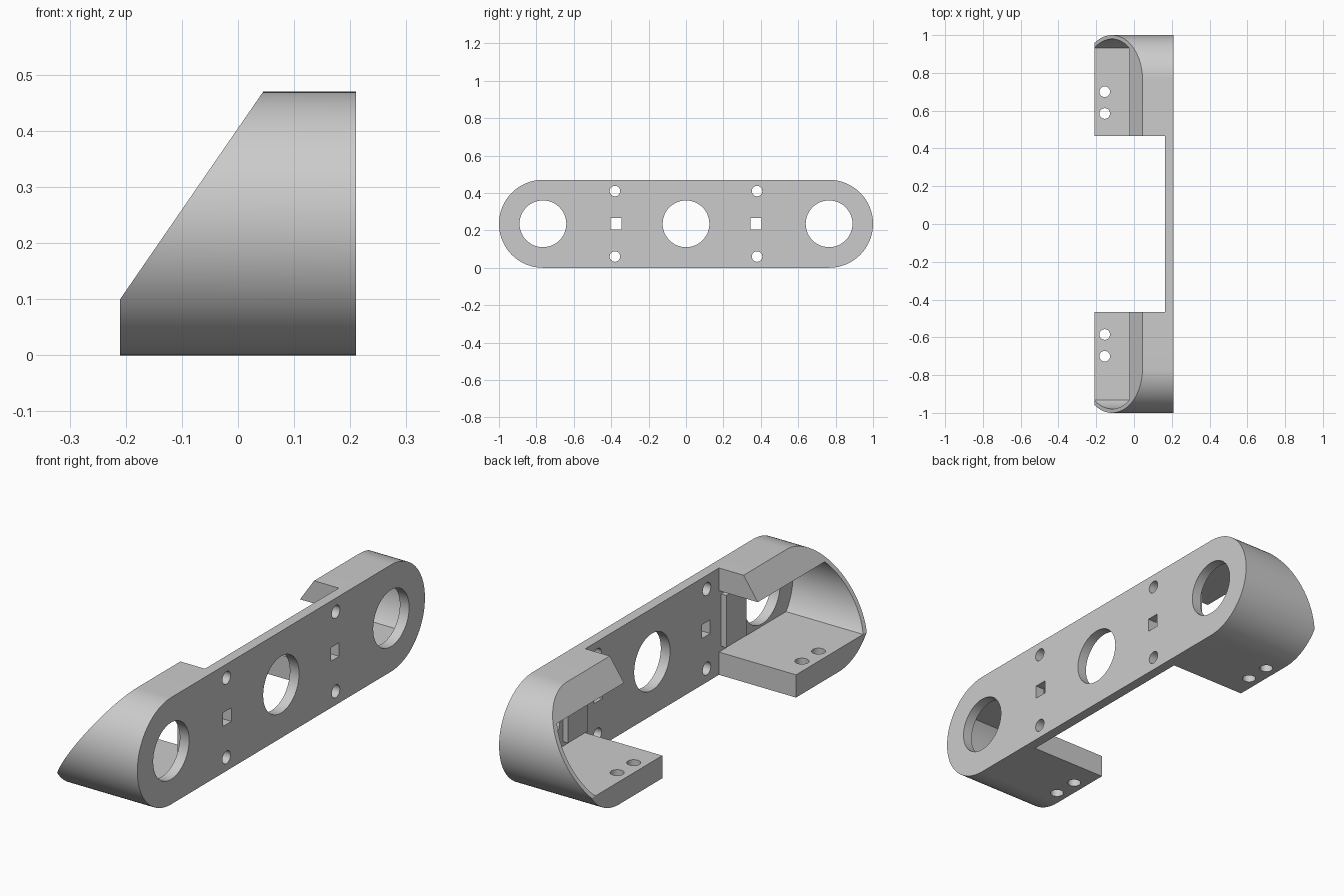
import bpy, bmesh
from math import sin, cos, pi, asin

if "Cube" in bpy.data.objects:
    bpy.data.objects.remove(bpy.data.objects["Cube"])

MID_Z, END_Y, RADIUS = 0.235, 0.765, 0.235
PLATE_X, FRONT_X = 0.165, 0.21

grey = bpy.data.materials.new("light_grey")
grey.use_nodes = True
grey.diffuse_color = (0.6, 0.6, 0.6, 1)
grey.node_tree.nodes["Principled BSDF"].inputs["Base Color"].default_value = (0.6, 0.6, 0.6, 1)


def prism(name, points, axis, lo, hi):
    """Extrude a 2D outline along an axis; x uses (y, z), y uses (x, z), z uses (x, y)."""
    def place(p, d):
        return {"x": (d, p[0], p[1]), "y": (p[0], d, p[1]), "z": (p[0], p[1], d)}[axis]
    bm = bmesh.new()
    base = [bm.verts.new(place(p, lo)) for p in points]
    top = [bm.verts.new(place(p, hi)) for p in points]
    bm.faces.new(base[::-1])
    bm.faces.new(top)
    n = len(points)
    for i in range(n):
        j = (i + 1) % n
        bm.faces.new((base[i], base[j], top[j], top[i]))
    bmesh.ops.recalc_face_normals(bm, faces=bm.faces)
    mesh = bpy.data.meshes.new(name)
    bm.to_mesh(mesh)
    bm.free()
    mesh.materials.append(grey)
    obj = bpy.data.objects.new(name, mesh)
    bpy.context.collection.objects.link(obj)
    return obj


def arc(cx, cy, r, start, end, steps):
    return [(cx + r * cos(start + (end - start) * i / steps),
             cy + r * sin(start + (end - start) * i / steps)) for i in range(steps + 1)]


def round_ended(r, half_angle):
    return (arc(END_Y, MID_Z, r, -half_angle, half_angle, 48)
            + arc(-END_Y, MID_Z, r, pi - half_angle, pi + half_angle, 48))


def circle(cx, cy, r):
    return arc(cx, cy, r, 0, 2 * pi, 48)[:-1]


def box(a0, a1, b0, b1):
    return [(a0, b0), (a1, b0), (a1, b1), (a0, b1)]


def cut(target, cutter):
    cutter.hide_render = True
    mod = target.modifiers.new("cut", "BOOLEAN")
    mod.operation, mod.solver, mod.object = "DIFFERENCE", "EXACT", cutter
    bpy.context.view_layer.objects.active = target
    bpy.ops.object.modifier_apply(modifier=mod.name)
    bpy.data.objects.remove(cutter)


# Round-ended body with a hollow, an open middle and a sloping rear
body = prism("bracket_body", round_ended(RADIUS, pi / 2), "x", -FRONT_X, FRONT_X)
cut(body, prism("hollow_cutter", round_ended(0.214, asin(0.135 / 0.214)), "x", -0.4, PLATE_X))
cut(body, prism("middle_cutter", box(-0.4, PLATE_X, -0.1, 0.6), "y", -0.465, 0.465))
cut(body, prism("slope_cutter", [(-0.279, 0), (0.114, 0.57), (-0.4, 0.57), (-0.4, 0)], "y", -1.2, 1.2))

# Large round holes in the plate
for y in (-END_Y, 0, END_Y):
    cut(body, prism("large_hole_cutter", circle(y, MID_Z, 0.125), "x", 0.1, 0.3))

for side in (-1, 1):
    # Small round and square holes in the plate
    y = 0.38 * side
    for z in (0.06, 0.41):
        cut(body, prism("bolt_hole_cutter", circle(y, z, 0.028), "x", 0.1, 0.3))
    y = 0.375 * side
    cut(body, prism("square_hole_cutter", box(y - 0.029, y + 0.029, 0.205, 0.265), "x", 0.1, 0.3))
    # Holes through the floor
    for y in (0.585, 0.70):
        cut(body, prism("floor_hole_cutter", circle(-0.155, y * side, 0.028), "z", -0.1, 0.2))
    # Raised pad inside the hollow
    ends = sorted((0.48 * side, 0.62 * side))
    prism("right_pad" if side < 0 else "left_pad",
          box(ends[0], ends[1], 0.12, 0.35), "x", 0.14, PLATE_X + 0.01)

bpy.ops.object.select_all(action="DESELECT")
body.select_set(True)
bpy.context.view_layer.objects.active = body
bpy.ops.object.shade_smooth_by_angle(angle=pi / 6)
